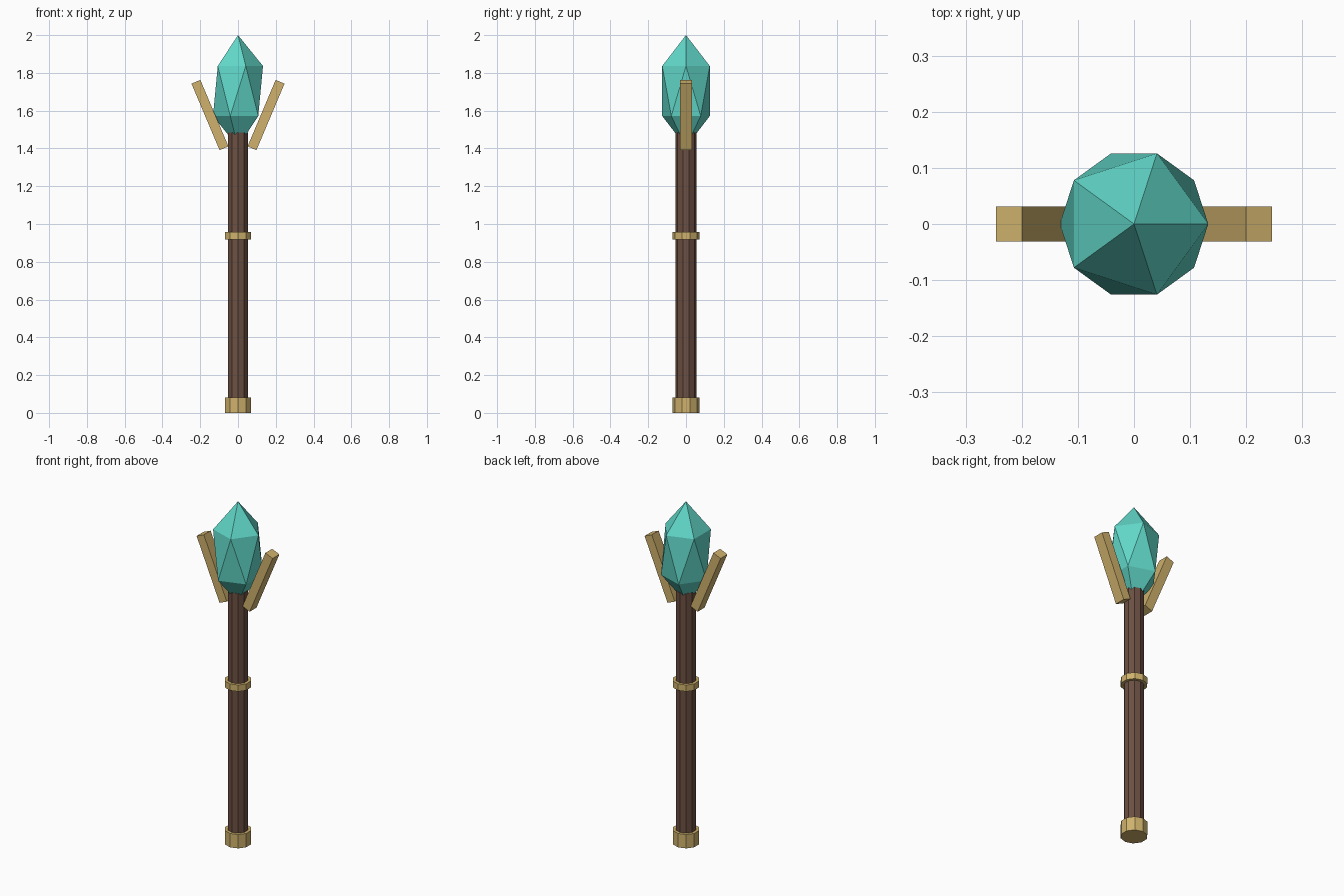
import bpy
from math import radians

if "Cube" in bpy.data.objects:
    bpy.data.objects.remove(bpy.data.objects["Cube"])


def material(name, rgb):
    m = bpy.data.materials.new(name)
    m.diffuse_color = (*rgb, 1)
    m.use_nodes = True
    m.node_tree.nodes["Principled BSDF"].inputs["Base Color"].default_value = m.diffuse_color
    return m


wood = material("dark_wood", (0.15, 0.08, 0.055))
gold = material("gold", (0.62, 0.44, 0.15))
teal = material("teal_crystal", (0.12, 0.68, 0.58))


def finish(name, mat):
    ob = bpy.context.object
    ob.name = name
    ob.data.materials.append(mat)
    return ob


def cylinder(name, r, z0, z1, mat):
    bpy.ops.mesh.primitive_cylinder_add(vertices=10, radius=r, depth=z1 - z0,
                                        location=(0, 0, (z0 + z1) / 2))
    return finish(name, mat)


# Shaft with its foot cap and grip ring
cylinder("shaft", 0.055, 0.04, 1.485, wood)
cylinder("foot_cap", 0.072, 0, 0.081, gold)
cylinder("grip_ring", 0.072, 0.919, 0.957, gold)

# Crystal: a stretched icosahedron
bpy.ops.mesh.primitive_ico_sphere_add(subdivisions=1, radius=0.148,
                                      location=(0, 0, 1.704))
finish("crystal", teal).scale.z = 2

# Two prongs leaning outwards
for side, label in ((-1, "left"), (1, "right")):
    bpy.ops.mesh.primitive_cube_add(size=1, location=(side * 0.1485, 0, 1.577),
                                    rotation=(0, side * radians(22.9), 0))
    finish(f"{label}_prong", gold).scale = (0.051, 0.063, 0.382)
